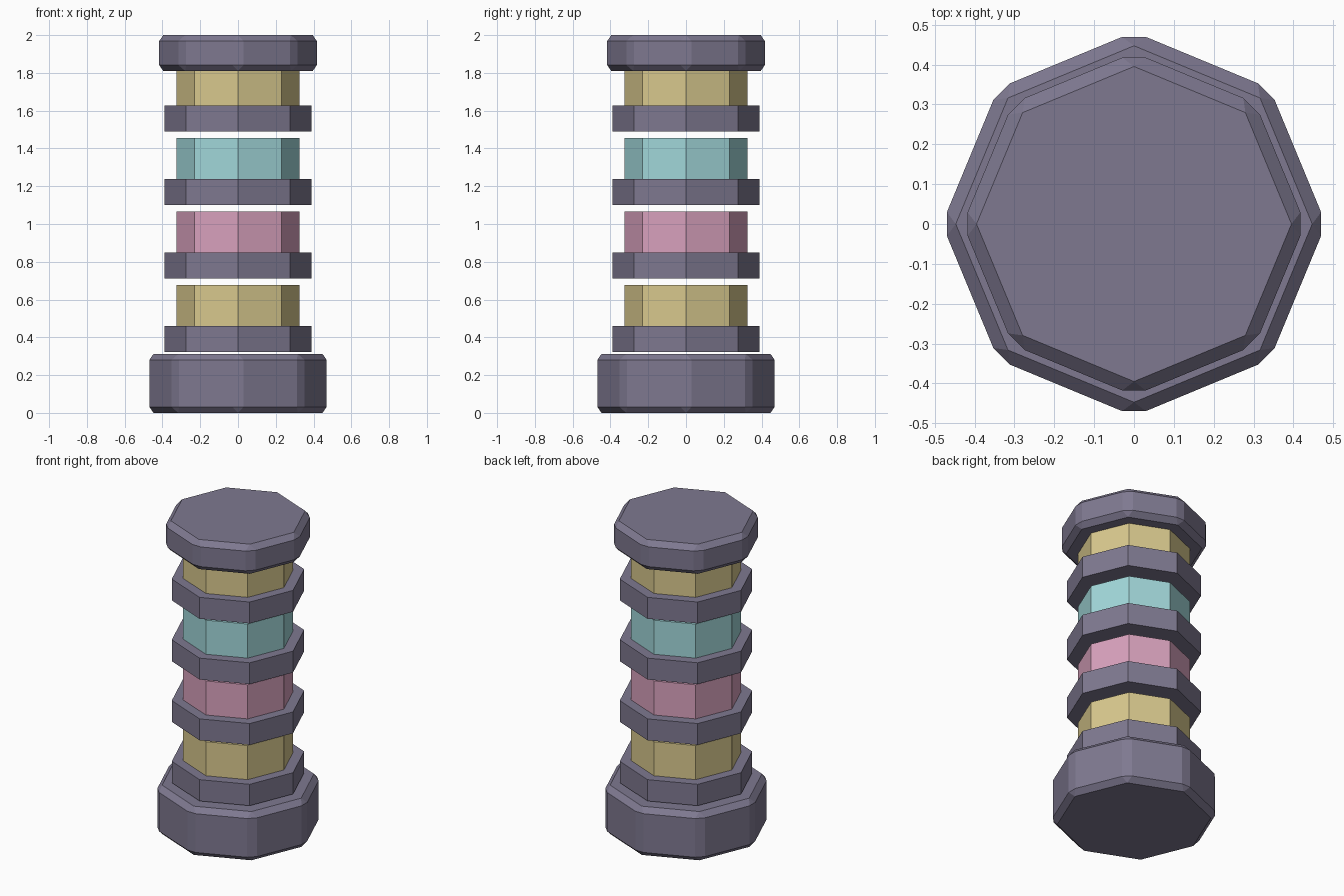
import bpy
import math

default_cube = bpy.data.objects.get("Cube")
if default_cube:
    bpy.data.objects.remove(default_cube, do_unlink=True)


def make_material(name, rgb):
    mat = bpy.data.materials.new(name)
    mat.use_nodes = True
    color = (*rgb, 1)
    mat.diffuse_color = color
    shader = next(n for n in mat.node_tree.nodes if n.type == "BSDF_PRINCIPLED")
    shader.inputs["Base Color"].default_value = color
    return mat


slate = make_material("slate purple", (0.21, 0.19, 0.28))
yellow = make_material("pale yellow", (0.69, 0.58, 0.27))
pink = make_material("soft pink", (0.69, 0.36, 0.51))
teal = make_material("pale teal", (0.36, 0.68, 0.70))


def octagon(name, radius, bottom, top, mat, chamfer=0):
    """Flat-shaded octagonal prism with corners on the x and y axes."""
    bpy.ops.mesh.primitive_cylinder_add(
        vertices=8, radius=radius, depth=top - bottom,
        location=(0, 0, (bottom + top) / 2))
    obj = bpy.context.object
    obj.name = name
    obj.data.materials.append(mat)
    if chamfer:
        bevel = obj.modifiers.new("Chamfer", "BEVEL")
        bevel.width = chamfer
        bevel.segments = 1
        bevel.limit_method = "ANGLE"
        bevel.angle_limit = math.radians(30)
    return obj


# Chamfered foot and cap
octagon("base", 0.482, 0, 0.312, slate, 0.032)
octagon("top_cap", 0.43, 1.81, 2, slate, 0.032)

# Stack of collars, each carrying a coloured band with a gap above it
SPACING = 0.389
for i, (label, mat) in enumerate([("lower_yellow", yellow), ("pink", pink),
                                  ("teal", teal), ("upper_yellow", yellow)]):
    z = 0.323 + i * SPACING
    octagon(label + "_collar", 0.39, z, z + 0.137, slate)
    octagon(label + "_band", 0.325, z + 0.137, z + 0.355, mat)
